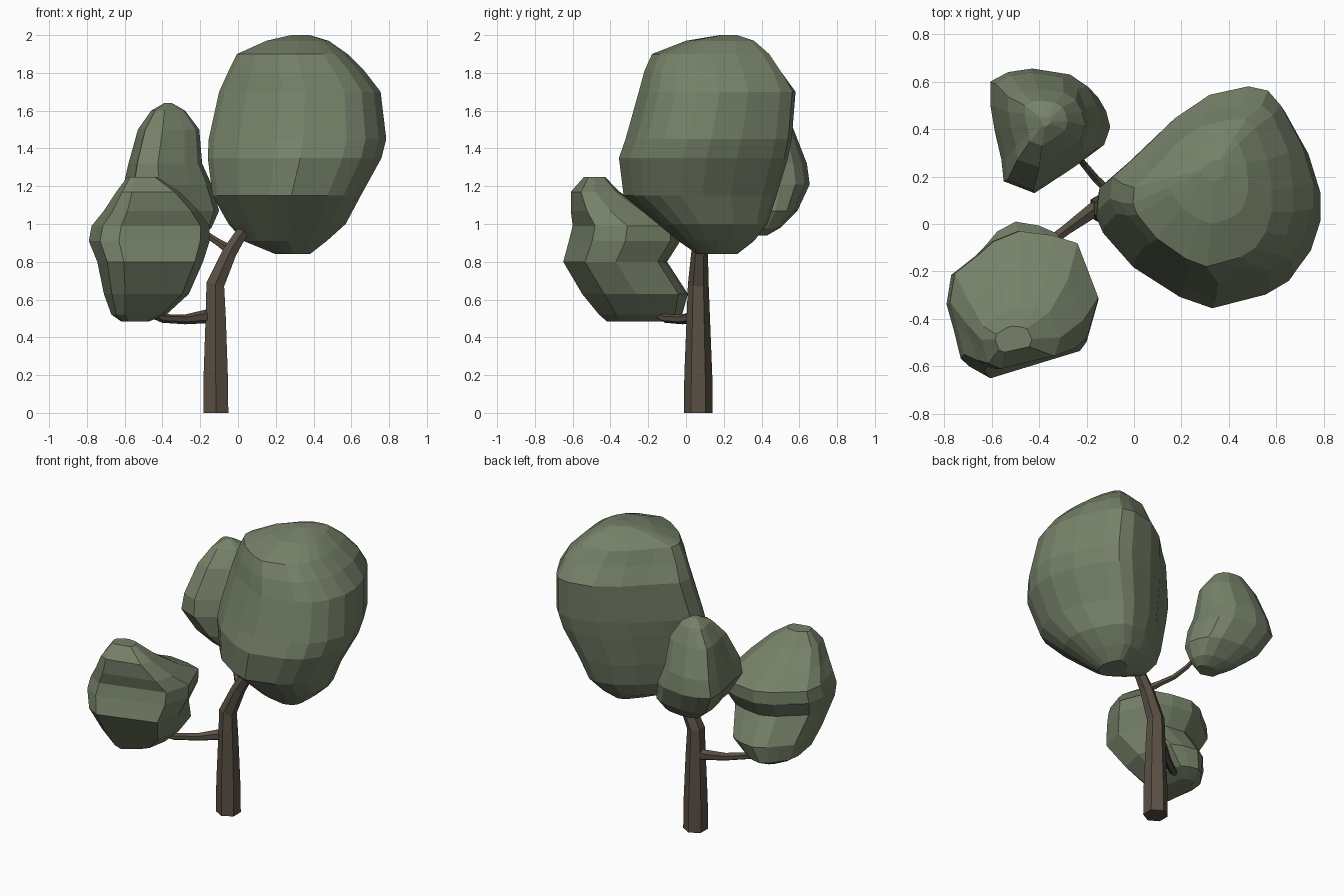
import bpy, bmesh
from math import cos, sin, pi
from mathutils import Vector


def material(name, color):
    m = bpy.data.materials.new(name)
    m.diffuse_color = color
    return m


leaf = material("leaf_green", (0.18, 0.22, 0.14, 1))
bark = material("bark_brown", (0.1, 0.08, 0.058, 1))


def loft(name, rings, mat):
    """Skin a stack of equal-sized rings and close both ends."""
    bm = bmesh.new()
    rows = [[bm.verts.new(p) for p in ring] for ring in rings]
    n = len(rows[0])
    for a, b in zip(rows, rows[1:]):
        for i in range(n):
            j = (i + 1) % n
            bm.faces.new((a[i], a[j], b[j], b[i]))
    bm.faces.new(rows[0])
    bm.faces.new(rows[-1])
    bmesh.ops.recalc_face_normals(bm, faces=bm.faces)
    me = bpy.data.meshes.new(name)
    bm.to_mesh(me)
    bm.free()
    me.materials.append(mat)
    ob = bpy.data.objects.new(name, me)
    bpy.context.collection.objects.link(ob)
    return ob


def limb(name, path, ref, sides=6):
    """Tapered tube through (x, y, z, radius) points."""
    pts = [Vector(p[:3]) for p in path]
    rings = []
    for k, p in enumerate(pts):
        t = (pts[min(k + 1, len(pts) - 1)] - pts[max(k - 1, 0)]).normalized()
        if k == 0 and p.z == 0:
            t = Vector((0, 0, 1))
        u = (ref - t * ref.dot(t)).normalized()
        v = t.cross(u)
        r = path[k][3]
        rings.append([p + r * (cos(2 * pi * i / sides) * u + sin(2 * pi * i / sides) * v)
                      for i in range(sides)])
    return loft(name, rings, bark)


def crown(name, outline, levels, full=0, full_z=9):
    """Fit the plan outline into the box (x0, x1, y0, y1) of every level z.
    Above full_z the back right corner is filled out by the factor full."""
    xs, ys = zip(*outline)
    ax, bx, ay, by = min(xs), max(xs), min(ys), max(ys)
    rings = []
    for z, x0, x1, y0, y1 in levels:
        ring = []
        for x, y in outline:
            a, b = (x - ax) / (bx - ax), (y - ay) / (by - ay)
            if z > full_z:
                push = full * max(0, a - .5) * max(0, b - .5)
                a, b = min(1, a + push), min(1, b + push)
            ring.append((x0 + a * (x1 - x0), y0 + b * (y1 - y0), z))
        rings.append(ring)
    return loft(name, rings, leaf)


# Trunk and the two side branches
limb("trunk", [(-.117, .065, 0, .076), (-.118, .065, .2, .074), (-.118, .065, .5, .062),
               (-.12, .065, .68, .055), (-.045, .072, .85, .044),
               (.005, .075, .93, .038), (.07, .08, 1.02, .03)], Vector((0, 1, 0)))
limb("front_branch", [(-.11, .07, .53, .05), (-.17, .06, .51, .036), (-.28, -.02, .495, .026),
                      (-.4, -.11, .5, .023), (-.5, -.18, .54, .018)], Vector((0, 0, 1)))
limb("back_branch", [(-.04, .075, .86, .03), (-.1, .13, .9, .02), (-.16, .19, .94, .018),
                     (-.21, .25, 1.0, .016), (-.25, .3, 1.07, .014)], Vector((0, 0, 1)))

# Large crown on the trunk
crown("main_crown",
      [(.48, .58), (.57, .56), (.63, .49), (.73, .30), (.78, .13), (.78, 0), (.74, -.13),
       (.67, -.23), (.57, -.29), (.34, -.35), (.20, -.30), (0, -.17), (-.13, -.02),
       (-.16, .05), (-.15, .15), (-.02, .27), (.14, .43), (.30, .54)],
      [(.84, .20, .38, .06, .27), (.91, .03, .47, -.04, .36), (1.0, -.05, .57, -.15, .43),
       (1.15, -.135, .65, -.33, .48), (1.35, -.16, .76, -.355, .54),
       (1.45, -.155, .785, -.32, .56), (1.7, -.10, .755, -.25, .58),
       (1.81, -.05, .67, -.22, .50), (1.9, -.005, .58, -.18, .44),
       (1.97, .15, .48, 0, .36), (2.0, .28, .38, .18, .27)],
      full=.3, full_z=1.75)

# Low crown on the front branch, with a waist at the back
crown("front_crown",
      [(-.49, .02), (-.35, 0), (-.24, -.04), (-.15, -.31), (-.20, -.51), (-.63, -.65),
       (-.73, -.59), (-.76, -.45), (-.79, -.33), (-.77, -.19), (-.67, -.10), (-.60, -.03)],
      [(.485, -.62, -.47, -.42, -.10), (.52, -.67, -.38, -.46, -.02),
       (.63, -.71, -.26, -.55, .01), (.80, -.745, -.185, -.65, -.10),
       (.91, -.79, -.15, -.62, -.03), (.99, -.775, -.15, -.60, -.03),
       (1.07, -.71, -.21, -.61, -.20), (1.17, -.645, -.31, -.61, -.35),
       (1.25, -.585, -.43, -.54, -.43)])

# Small crown on the back branch
crown("back_crown",
      [(-.60, .60), (-.52, .64), (-.41, .655), (-.24, .63), (-.16, .58), (-.12, .50),
       (-.10, .41), (-.13, .31), (-.22, .24), (-.40, .13), (-.54, .18), (-.55, .27),
       (-.58, .39), (-.60, .50)],
      [(.94, -.31, -.19, .32, .43), (.98, -.42, -.14, .27, .50), (1.07, -.53, -.10, .20, .59),
       (1.21, -.605, -.14, .13, .655), (1.32, -.58, -.19, .14, .64),
       (1.5, -.53, -.205, .24, .57), (1.6, -.46, -.28, .33, .52), (1.64, -.39, -.35, .41, .45)])
